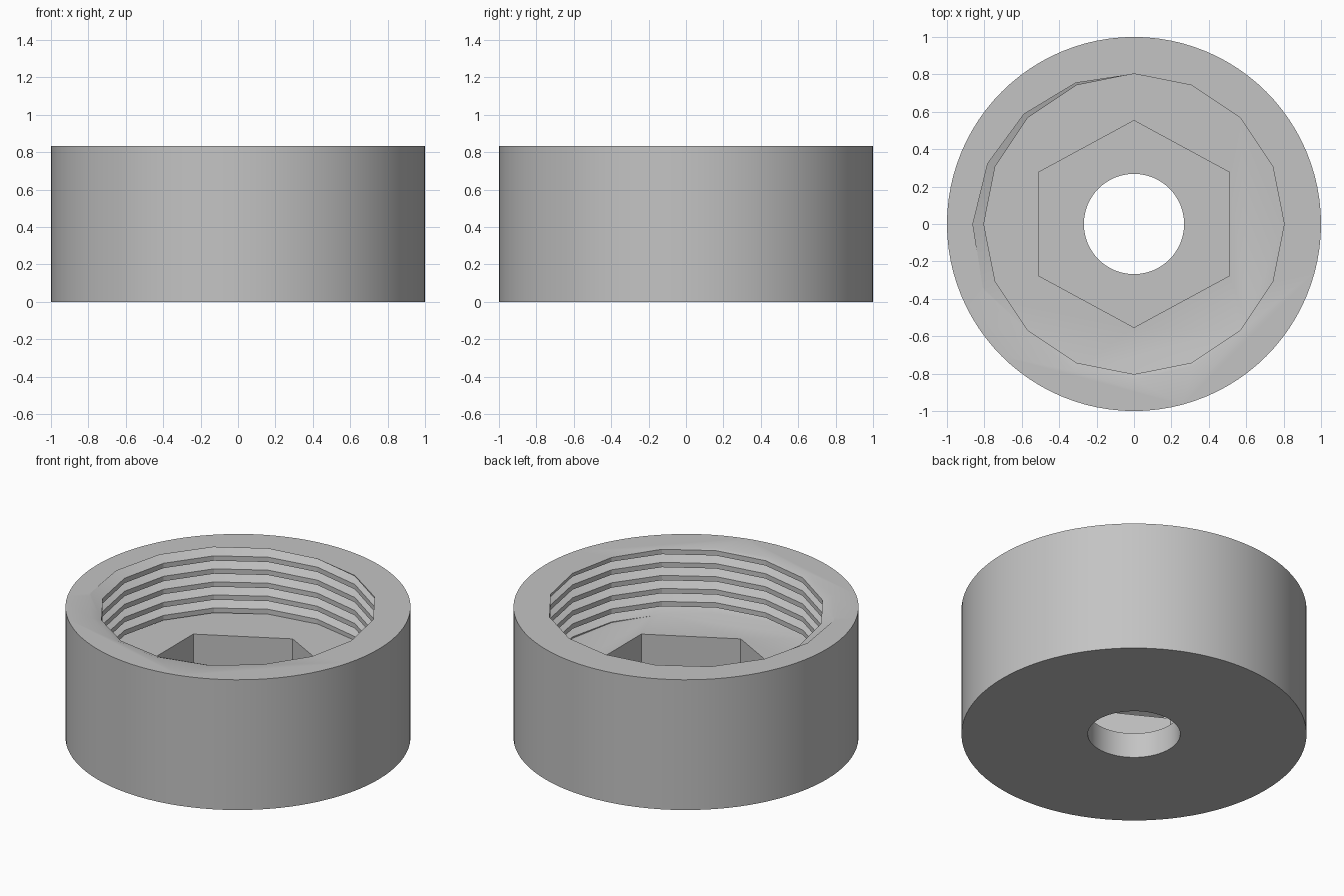
import bpy, bmesh, math

cube = bpy.data.objects.get("Cube")
if cube:
    bpy.data.objects.remove(cube, do_unlink=True)

HEIGHT, FLOOR, HEX_FLOOR = 0.833, 0.417, 0.16
BORE, ROOT = 0.803, 0.878            # thread crest and root radii
PITCH, HALF_GROOVE, STEPS = 0.0833, 0.026, 16

grey = bpy.data.materials.new("plain grey")
grey.use_nodes = True
grey.diffuse_color = (0.55, 0.55, 0.55, 1)
grey.node_tree.nodes["Principled BSDF"].inputs["Base Color"].default_value = grey.diffuse_color


def add_object(name, bm):
    bmesh.ops.recalc_face_normals(bm, faces=bm.faces)
    mesh = bpy.data.meshes.new(name)
    bm.to_mesh(mesh)
    bm.free()
    mesh.materials.append(grey)
    obj = bpy.data.objects.new(name, mesh)
    bpy.context.collection.objects.link(obj)
    return obj


def prism(name, points, bottom, top):
    bm = bmesh.new()
    base = bm.faces.new([bm.verts.new((x, y, bottom)) for x, y in points])
    new = bmesh.ops.extrude_face_region(bm, geom=[base])["geom"]
    verts = [v for v in new if isinstance(v, bmesh.types.BMVert)]
    bmesh.ops.translate(bm, verts=verts, vec=(0, 0, top - bottom))
    return add_object(name, bm)


def circle(radius, sides, start=0, stretch=1):
    angles = [start + math.tau * i / sides for i in range(sides)]
    return [(radius * stretch * math.cos(a), radius * math.sin(a)) for a in angles]


def thread_tap():
    """Helical tap: crest, root and crest strips, trimmed flat at both ends."""
    bm = bmesh.new()
    phase = math.radians(205)
    profile = [(BORE, -HALF_GROOVE), (ROOT, 0), (BORE, HALF_GROOVE)]
    rows = []
    for i in range(STEPS * 9):
        a = math.tau * i / STEPS
        z = HEIGHT + PITCH * ((a - phase) / math.tau - 7)
        rows.append([bm.verts.new((r * math.cos(a), r * math.sin(a), z + dz))
                     for r, dz in profile])
    for i in range(len(rows) - 1):
        here, after = list(rows[i]), list(rows[i + 1])
        if i + 1 + STEPS < len(rows):
            here.append(rows[i + STEPS][0])
            after.append(rows[i + 1 + STEPS][0])
        for j in range(len(here) - 1):
            bm.faces.new((here[j], after[j], after[j + 1], here[j + 1]))
    for z, up in ((FLOOR, -1), (HEIGHT + 0.02, 1)):
        cut = bmesh.ops.bisect_plane(
            bm, geom=bm.verts[:] + bm.edges[:] + bm.faces[:], dist=1e-6,
            plane_co=(0, 0, z), plane_no=(0, 0, up), clear_outer=True)
        edges = [e for e in cut["geom_cut"] if isinstance(e, bmesh.types.BMEdge)]
        bmesh.ops.edgenet_fill(bm, edges=edges)
    return add_object("thread_cutter", bm)


# Outer body
body = prism("threaded_cap", circle(1, 96), 0, HEIGHT)

# Threaded bore, hexagonal recess and through hole
cutters = [
    thread_tap(),
    prism("hex_cutter", circle(0.553, 6, math.pi / 2, 1.065), HEX_FLOOR, FLOOR + 0.1),
    prism("hole_cutter", circle(0.268, 64), -0.1, HEX_FLOOR + 0.1),
]
for cutter in cutters:
    mod = body.modifiers.new(cutter.name, "BOOLEAN")
    mod.operation = "DIFFERENCE"
    mod.solver = "EXACT"
    mod.object = cutter

# Bake the cuts, then remove the cutters
bpy.context.view_layer.update()
graph = bpy.context.evaluated_depsgraph_get()
result = bpy.data.meshes.new_from_object(body.evaluated_get(graph))
body.modifiers.clear()
body.data = result
for cutter in cutters:
    bpy.data.objects.remove(cutter, do_unlink=True)

bpy.ops.object.select_all(action="DESELECT")
body.select_set(True)
bpy.context.view_layer.objects.active = body
bpy.ops.object.shade_smooth_by_angle(angle=math.radians(20))
